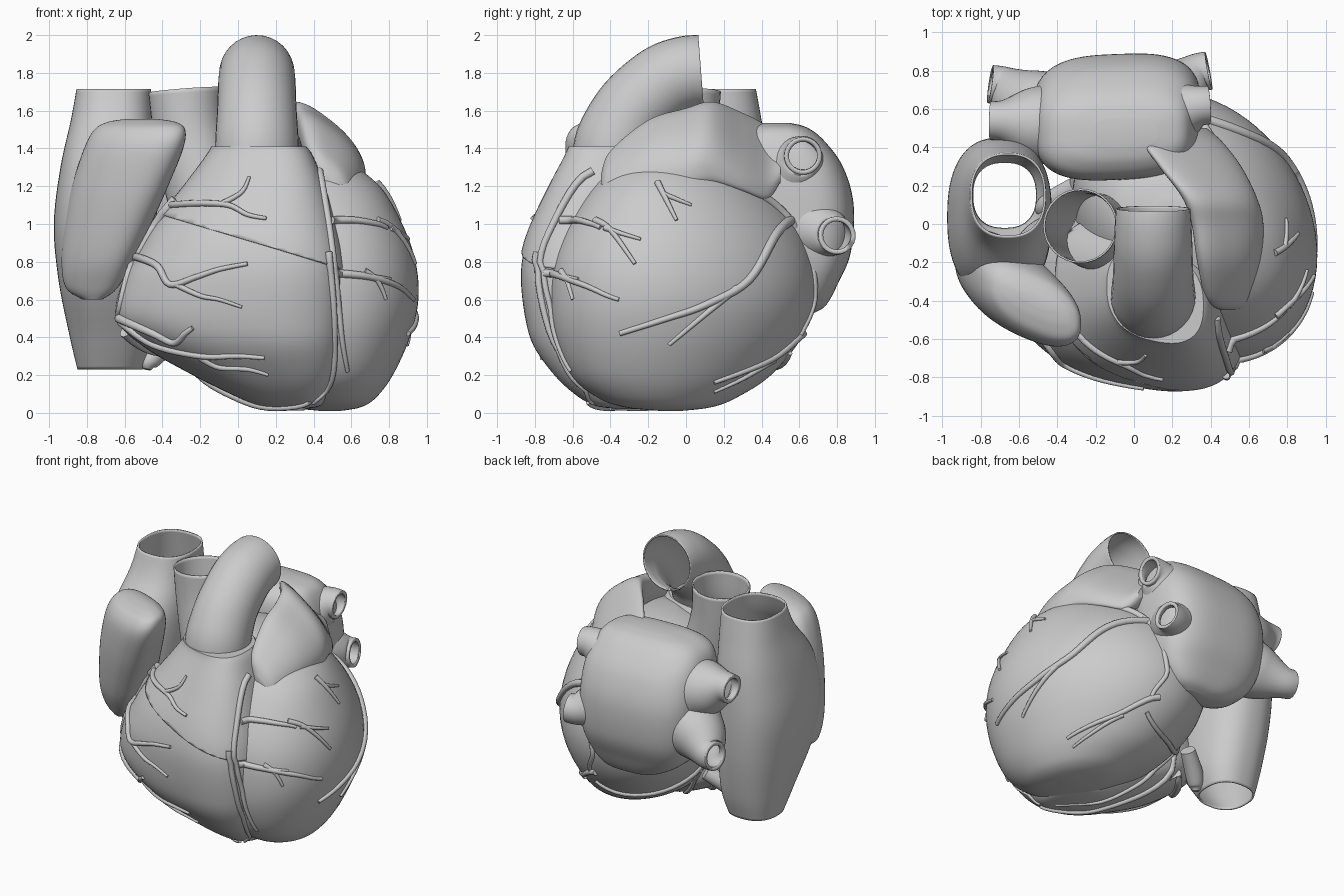
import bpy, bmesh, math
from mathutils import Vector
from mathutils.bvhtree import BVHTree

if "Cube" in bpy.data.objects:
    bpy.data.objects.remove(bpy.data.objects["Cube"])


def smooth(rows, k):
    """Catmull-Rom interpolation of equal-length tuples."""
    out = []
    for i in range(len(rows) - 1):
        a, b, c, d = rows[max(i - 1, 0)], rows[i], rows[i + 1], rows[min(i + 2, len(rows) - 1)]
        for s in range(k):
            t = s / k
            out.append(tuple(0.5 * (2 * q + (r - p) * t + (2 * p - 5 * q + 4 * r - w) * t * t
                                    + (3 * q - p - 3 * r + w) * t ** 3)
                             for p, q, r, w in zip(a, b, c, d)))
    return out + [tuple(rows[-1])]


def skin(name, rings, caps=True, wall=0):
    """Bridge rings of points into a mesh object."""
    bm = bmesh.new()
    vs = [[bm.verts.new(p) for p in r] for r in rings]
    n = len(vs[0])
    for a, b in zip(vs, vs[1:]):
        for i in range(n):
            j = (i + 1) % n
            bm.faces.new((a[i], a[j], b[j], b[i]))
    if caps:
        bm.faces.new(vs[0][::-1])
        bm.faces.new(vs[-1])
        bmesh.ops.recalc_face_normals(bm, faces=bm.faces[:])
    me = bpy.data.meshes.new(name)
    bm.to_mesh(me)
    bm.free()
    ob = bpy.data.objects.new(name, me)
    bpy.context.collection.objects.link(ob)
    if wall:
        m = ob.modifiers.new("wall", 'SOLIDIFY')
        m.thickness, m.offset = wall, -1
    return ob


def loft(name, rows, power=2.0, shear=0.0, along_y=False, grow=0.0, caps=True, wall=0):
    """Rows are (level, u min, u max, v min, v max) of superellipse sections."""
    rings = []
    for t, u0, u1, v0, v1 in smooth(rows, 6):
        cu, cv = (u0 + u1) / 2, (v0 + v1) / 2
        ru, rv = (u1 - u0) / 2 + grow, (v1 - v0) / 2 + grow
        ring = []
        for i in range(72):
            c, s = math.cos(math.tau * i / 72), math.sin(math.tau * i / 72)
            u = ru * math.copysign(abs(c) ** (2 / power), c)
            v = rv * math.copysign(abs(s) ** (2 / power), s) + shear * u
            ring.append((cu + u, t, cv + v) if along_y else (cu + u, cv + v, t))
        rings.append(ring)
    return skin(name, rings, caps, wall)


def sweep(name, pts, k=6, sides=32, wall=0):
    """Tube along points (x, y, z, radius); hollow when wall is given."""
    path = smooth(pts, k) if k > 1 else pts
    rings, u = [], None
    for i, p in enumerate(path):
        t = (Vector(path[min(i + 1, len(path) - 1)][:3]) - Vector(path[max(i - 1, 0)][:3])).normalized()
        u = u if u else t.orthogonal()
        u = (u - t * u.dot(t)).normalized()
        v = t.cross(u)
        rings.append([Vector(p[:3]) + p[3] * (u * math.cos(math.tau * j / sides) + v * math.sin(math.tau * j / sides))
                      for j in range(sides)])
    return skin(name, rings, not wall, wall)


# Ventricles
left_v = loft("left_ventricle", [
    (.01, .44, .54, -.13, -.03), (.03, .28, .65, -.32, .13), (.08, .15, .73, -.46, .26),
    (.2, -.05, .82, -.6, .44), (.4, -.22, .91, -.68, .6), (.6, -.3, .955, -.7, .67),
    (.8, -.32, .94, -.68, .66), (1.0, -.3, .87, -.6, .58), (1.2, -.22, .75, -.47, .42),
    (1.34, -.1, .56, -.32, .28), (1.4, .1, .35, -.15, .12)], shear=-.24)
RV = [(.02, .2, .36, -.36, -.2), (.04, .1, .44, -.48, -.1), (.1, -.04, .49, -.58, -.02),
      (.2, -.24, .54, -.68, .04), (.35, -.5, .56, -.78, .05), (.5, -.645, .57, -.82, .04),
      (.7, -.61, .57, -.845, .03), (.85, -.53, .55, -.835, .02), (1.0, -.44, .51, -.79, 0),
      (1.2, -.28, .45, -.7, -.05), (1.36, -.16, .385, -.62, -.12), (1.41, -.13, .35, -.6, -.15)]
right_v = loft("right_ventricle", RV, 2.5, -.2)

# Outflow cone: raised upper shell of the right ventricle, cut by a sloping plane
cone = loft("outflow_cone", RV, 2.5, -.2, grow=.012)
bm = bmesh.new()
bm.from_mesh(cone.data)
bmesh.ops.bisect_plane(bm, geom=bm.verts[:] + bm.edges[:] + bm.faces[:], plane_co=(0, 0, .93),
                       plane_no=(.3, 0, 1), clear_inner=True)
bm.to_mesh(cone.data)
bm.free()
m = cone.modifiers.new("wall", 'SOLIDIFY')
m.thickness, m.offset = .02, -1

# Great vessels
sweep("pulmonary_trunk", [(.1, -.38, 1.35, .222), (.1, -.36, 1.45, .22), (.1, -.27, 1.61, .21),
                          (.1, -.12, 1.745, .205), (.1, .0, 1.795, .2), (.1, .08, 1.805, .195)], wall=.01)
sweep("aorta", [(-.14, -.06, 1.0, .2), (-.2, -.04, 1.25, .2), (-.26, -.02, 1.5, .19),
                (-.28, -.01, 1.71, .195)], wall=.01)

# Right atrium with the two hollow caval openings, and its auricle
loft("right_atrium_and_caval_veins", [
    (.23, -.85, -.5, -.03, .33), (.4, -.89, -.45, -.14, .38), (.7, -.95, -.43, -.32, .43),
    (1.0, -.975, -.43, -.38, .45), (1.3, -.94, -.43, -.32, .44), (1.55, -.885, -.45, -.14, .4),
    (1.715, -.855, -.46, -.07, .37)], 2.4, caps=False, wall=.012)
loft("right_auricle", [
    (.6, -.82, -.72, -.32, -.22), (.66, -.91, -.64, -.36, -.14), (.8, -.935, -.56, -.44, -.08),
    (1.0, -.92, -.46, -.51, -.06), (1.2, -.88, -.37, -.565, -.12), (1.4, -.815, -.29, -.6, -.2),
    (1.5, -.76, -.28, -.57, -.26), (1.54, -.69, -.33, -.5, -.32), (1.555, -.6, -.42, -.43, -.37)], 2.4, -.42)
sweep("coronary_sinus", [(-.3, .2, .42, .05), (-.42, .12, .33, .06), (-.47, .08, .27, .05), (-.48, .07, .23, .02)])

# Left atrium, auricle and lung vein stubs
loft("left_atrium", [
    (.53, -.08, .1, .58, .68), (.57, -.25, .2, .5, .74), (.68, -.42, .29, .4, .8),
    (.85, -.5, .34, .31, .87), (1.1, -.53, .35, .26, .885), (1.3, -.52, .34, .23, .83),
    (1.44, -.48, .3, .25, .73), (1.51, -.38, .24, .32, .64), (1.535, -.22, .12, .4, .55)], 3, .04)
loft("left_auricle", [
    (-.45, .46, .54, 1.17, 1.25), (-.4, .38, .6, 1.14, 1.35), (-.2, .33, .66, 1.21, 1.49),
    (0, .3, .675, 1.26, 1.54), (.14, .25, .64, 1.29, 1.57), (.3, .13, .56, 1.27, 1.49),
    (.43, .05, .46, 1.23, 1.42), (.5, .14, .38, 1.28, 1.38)], 2.5, -.75, along_y=True)
for i, (x, y, z, dy) in enumerate([(.39, .62, 1.36, -.06), (.39, .8, .94, -.18),
                                   (-.75, .54, 1.28, -.02), (-.75, .73, .86, -.14)]):
    s = 1 if x > 0 else -1
    dz = 1.1 - z
    sweep(f"lung_vein_{i + 1}", [(x - s * .28, y + dy, z + dz * .4, .21),
                                 (x - s * .17, y + dy * .6, z + dz * .2, .175),
                                 (x - s * .06, y + dy * .1, z, .11), (x, y, z, .1)], wall=.025)

# Coronary vessels: 2D paths per view, projected on the ventricles
bm = bmesh.new()
for o in (left_v, right_v, cone):
    bm.from_mesh(o.data)
tree = BVHTree.FromBMesh(bm)
bm.free()
VIEWS = {"front": (lambda a, b: Vector((a, -3, b)), Vector((0, 1, 0)), 2.6),
         "side": (lambda a, b: Vector((3, a, b)), Vector((-1, 0, 0)), 2.5),
         "under": (lambda a, b: Vector((a, b, -3)), Vector((0, 0, 1)), 3.2)}


def coronary(view, number, radius, pts):
    place, d, depth = VIEWS[view]
    path = smooth(pts, 6)
    out = []
    for i, (a, b) in enumerate(path):
        o = place(a, b)
        hit = tree.ray_cast(o, d)[0] or tree.find_nearest(o + d * depth)[0]
        p = hit - d * .006
        p.z = max(p.z, .022)
        out.append((*p, radius * (1 - .5 * i / (len(path) - 1))))
    sweep(f"coronary_{view}_{number}", out, 1, 10)


FRONT = [
    (.028, [(-.33, 1.13), (-.48, .95), (-.58, .74), (-.64, .5)]),
    (.02, [(-.36, 1.1), (-.2, 1.11), (-.05, 1.1), (.05, 1.05), (.15, 1.03)]),
    (.016, [(-.08, 1.11), (.02, 1.17), (.06, 1.25)]),
    (.022, [(-.55, .83), (-.43, .78), (-.36, .68), (-.22, .72), (-.1, .76), (.05, .79)]),
    (.016, [(-.33, .68), (-.2, .62), (-.1, .6), (.02, .56)]),
    (.025, [(-.63, .5), (-.45, .42), (-.34, .37), (-.28, .42), (-.24, .45)]),
    (.022, [(-.62, .48), (-.45, .36), (-.2, .3), (0, .3), (.14, .29)]),
    (.018, [(-.2, .29), (-.1, .24), (.05, .23), (.16, .2)]),
    (.022, [(.43, 1.28), (.48, 1.0), (.52, .7), (.55, .4), (.58, .22)]),
    (.022, [(.49, 1.02), (.62, 1.02), (.74, 1.0), (.79, .98)]),
    (.022, [(.52, .74), (.7, .72), (.85, .67), (.93, .6)]),
    (.02, [(.48, .85), (.51, .5), (.5, .18), (.4, .05)])]
SIDE = [
    (.028, [(.15, 1.27), (.4, 1.15), (.55, 1.02), (.65, .85), (.68, .6), (.6, .4)]),
    (.028, [(.57, 1.03), (.48, .95), (.33, .7), (.1, .57), (-.1, .5), (-.35, .42)]),
    (.02, [(.27, .66), (.1, .52), (-.09, .36)]),
    (.022, [(.62, .42), (.45, .28), (.15, .16)]),
    (.016, [(.47, .28), (.3, .18), (.15, .11)]),
    (.02, [(-.48, 1.02), (-.4, .97), (-.27, .79)]),
    (.016, [(-.43, .98), (-.34, .95), (-.24, .92)]),
    (.018, [(-.66, .75), (-.63, .7), (-.6, .6)]),
    (.014, [(-.64, .72), (-.57, .71)]),
    (.018, [(-.15, 1.22), (-.1, 1.12), (-.05, 1.02)]),
    (.014, [(-.12, 1.16), (-.02, 1.12), (.03, 1.1)])]
UNDER = [
    (.028, [(-.6, -.32), (-.45, -.08), (-.25, .15), (.05, .42), (.35, .55)]),
    (.024, [(-.3, .08), (-.1, -.15), (.12, -.35), (.38, -.52)]),
    (.018, [(-.22, .15), (0, -.02), (.2, -.25), (.35, -.4)])]
for view, paths in (("front", FRONT), ("side", SIDE), ("under", UNDER)):
    for i, (r, pts) in enumerate(paths):
        coronary(view, i + 1, r, pts)

# Smooth shading everywhere
bpy.ops.object.select_all(action='SELECT')
bpy.context.view_layer.objects.active = left_v
bpy.ops.object.shade_smooth_by_angle(angle=math.radians(40))
